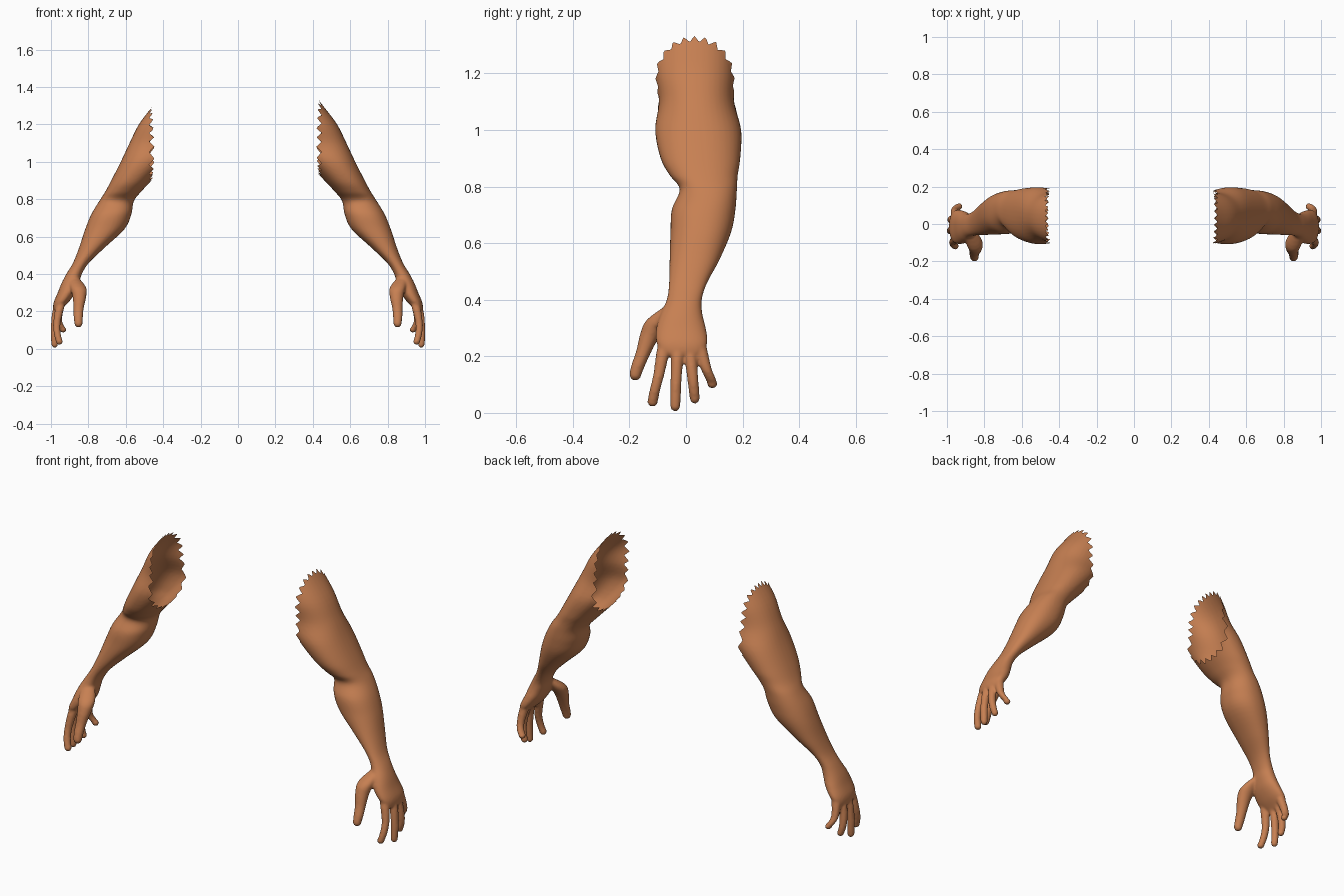
import bpy, bmesh, math
from mathutils import Vector

if "Cube" in bpy.data.objects:
    bpy.data.objects.remove(bpy.data.objects["Cube"])

skin = bpy.data.materials.new("warm_skin")
skin.diffuse_color = (0.57, 0.215, 0.085, 1)
skin.use_nodes = True
skin.node_tree.nodes["Principled BSDF"].inputs["Base Color"].default_value = skin.diffuse_color

# Arm cross-sections: height, x inner, x outer, y front, y back
ARM = [
    (1.45, .06, .34, -.10, .16),
    (1.30, .17, .455, -.11, .17),
    (1.20, .23, .53, -.11, .172),
    (1.10, .29, .58, -.096, .17),
    (1.00, .37, .627, -.109, .195),
    (.90, .462, .678, -.09, .192),
    (.84, .518, .71, -.058, .183),
    (.79, .557, .742, -.022, .18),
    (.72, .57, .784, -.05, .175),
    (.64, .607, .817, -.055, .16),
    (.54, .714, .85, -.058, .118),
    (.46, .797, .882, -.06, .075),
    (.40, .835, .918, -.068, .056),
    (.35, .85, .944, -.09, .058),
    (.30, .87, .964, -.105, .07),
    (.25, .905, .985, -.105, .076),
    (.215, .94, .988, -.085, .06),
    (.20, .955, .98, -.06, .04),
]

# Digits: points of x, y, z, radius
DIGITS = [
    [(.885, -.03, .39, .025), (.855, -.095, .33, .043), (.848, -.125, .28, .037),
     (.852, -.148, .22, .028), (.854, -.168, .17, .025), (.853, -.179, .136, .022)],
    [(.925, -.055, .30, .02), (.95, -.078, .23, .024), (.968, -.095, .14, .02),
     (.966, -.11, .08, .019), (.955, -.118, .04, .019)],
    [(.94, -.025, .29, .02), (.969, -.03, .21, .022), (.981, -.035, .12, .02),
     (.982, -.037, .06, .019), (.98, -.038, .023, .018)],
    [(.94, .008, .29, .02), (.966, .015, .21, .022), (.978, .023, .13, .02),
     (.974, .028, .08, .019), (.965, .031, .05, .018)],
    [(.93, .035, .30, .02), (.952, .05, .23, .024), (.96, .07, .16, .02),
     (.95, .085, .125, .019), (.935, .093, .105, .019)],
]


def spline(rows, steps):
    """Smooth interpolation through rows of section values."""
    out = []
    for i in range(len(rows) - 1):
        p = [rows[min(max(i + k, 0), len(rows) - 1)] for k in (-1, 0, 1, 2)]
        for s in range(steps):
            t = s / steps
            out.append([b + .5 * t * (c - a + t * (2*a - 5*b + 4*c - d + t * (3*(b - c) + d - a)))
                        for a, b, c, d in zip(*p)])
    return out + [list(rows[-1])]


def loft(bm, sections, side, n=40, power=2.2):
    """Closed tube through level rings (z, cx, cy, rx, ry)."""
    rings = []
    for z, cx, cy, rx, ry in sections:
        ring = []
        for k in range(n):
            c, s = math.cos(2*math.pi*k/n), math.sin(2*math.pi*k/n)
            x = cx + rx * math.copysign(abs(c)**(2/power), c)
            y = cy + ry * math.copysign(abs(s)**(2/power), s)
            ring.append(bm.verts.new((side * x, y, z)))
        rings.append(ring)
    for a, b in zip(rings, rings[1:]):
        for k in range(n):
            bm.faces.new((a[k], a[(k+1) % n], b[(k+1) % n], b[k]))
    bm.faces.new(rings[0])
    bm.faces.new(rings[-1][::-1])


def make_arm(name, side, cut):
    bm = bmesh.new()
    # Upper arm, forearm and palm
    rows = [(z, (a+b)/2, (c+d)/2, (b-a)/2, (d-c)/2) for z, a, b, c, d in ARM]
    loft(bm, spline(rows, 5), side)
    # Thumb and fingers with rounded tips
    for pts in DIGITS:
        rows = spline([(z, x, y, r, r) for x, y, z, r in pts], 4)
        z, x, y, r, _ = rows[-1]
        rows += [[z - r*math.sin(a), x, y, r*math.cos(a), r*math.cos(a)] for a in (.4, .8, 1.15, 1.45)]
        loft(bm, rows, side, 16, 2)
    bmesh.ops.recalc_face_normals(bm, faces=bm.faces[:])
    mesh = bpy.data.meshes.new(name)
    bm.to_mesh(mesh)
    bm.free()
    ob = bpy.data.objects.new(name, mesh)
    bpy.context.collection.objects.link(ob)
    bpy.context.view_layer.objects.active = ob

    # Fuse the parts into one smooth skin
    rem = ob.modifiers.new("fuse", 'REMESH')
    rem.mode, rem.voxel_size = 'VOXEL', .0065
    soft = ob.modifiers.new("soften", 'SMOOTH')
    soft.factor, soft.iterations = .5, 5
    for mod in ("fuse", "soften"):
        bpy.ops.object.modifier_apply(modifier=mod)

    # Open the shoulder end and pull its rim into ragged teeth
    bm = bmesh.new()
    bm.from_mesh(ob.data)
    bmesh.ops.bisect_plane(bm, geom=bm.verts[:] + bm.edges[:] + bm.faces[:], dist=1e-5,
                           plane_co=(side*cut, 0, 0), plane_no=(side, 0, 0), clear_inner=True)
    bmesh.ops.remove_doubles(bm, verts=[v for v in bm.verts if abs(v.co.x - side*cut) < .004], dist=.002)
    bm.normal_update()
    moves = []
    for v in bm.verts:
        if v.is_boundary:
            ang = math.atan2((v.co.z - 1.13) / .2, (v.co.y - .03) / .14)
            tooth = abs((ang * 24 / (2*math.pi)) % 1 * 2 - 1)
            out = Vector((-side, 0, 0))
            out -= v.normal * out.dot(v.normal)
            moves.append((v, out.normalized() * tooth * .028))
    for v, d in moves:
        v.co += d
    for f in bm.faces:
        f.smooth = True
    bm.to_mesh(ob.data)
    bm.free()
    ob.data.materials.clear()
    ob.data.materials.append(skin)


make_arm("right_side_arm", 1, .447)
make_arm("left_side_arm", -1, .475)
